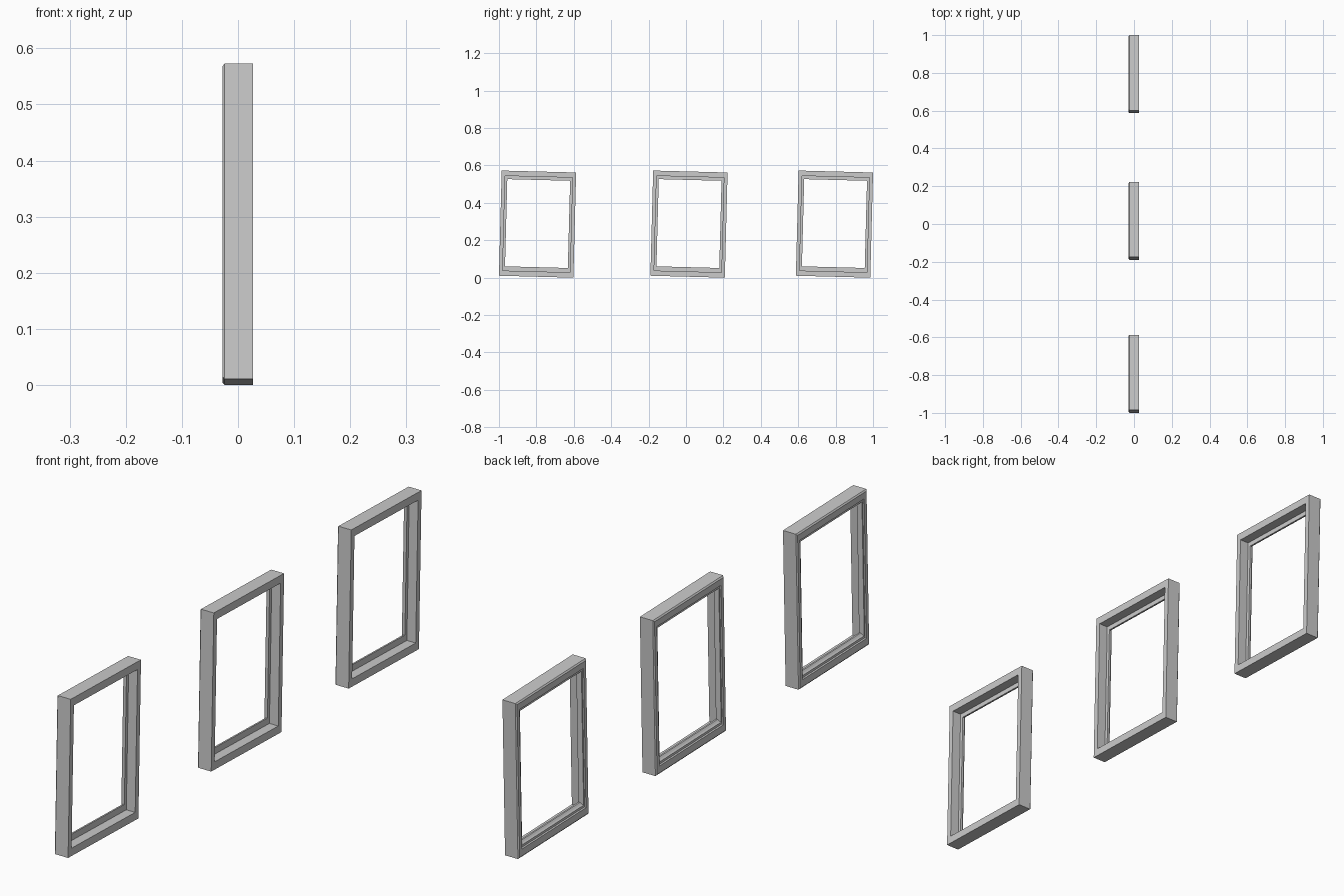
import bpy, bmesh, math

if "Cube" in bpy.data.objects:
    bpy.data.objects.remove(bpy.data.objects["Cube"])

W, H = 0.398, 0.5625          # outer frame size
TILT = math.radians(-1.5)     # the frames hang slightly crooked

# Closed moulding profile: depth x, side inset, top inset, bottom inset
PROFILE = [
    (0.027, 0.000, 0.000, 0.000),    # outer edge, open side
    (-0.024, 0.000, 0.000, 0.000),
    (-0.028, 0.004, 0.005, 0.005),   # chamfer
    (-0.028, 0.018, 0.028, 0.030),   # flat face
    (-0.024, 0.020, 0.030, 0.033),   # stepped inner moulding
    (-0.024, 0.025, 0.037, 0.041),
    (-0.019, 0.028, 0.040, 0.045),
    (-0.014, 0.031, 0.045, 0.051),   # sight edge
    (-0.008, 0.031, 0.045, 0.051),
    (-0.008, 0.019, 0.028, 0.028),   # rebate
    (0.027, 0.019, 0.028, 0.028),
]


def picture_frame(name, y):
    bm = bmesh.new()
    rings = []
    for x, s, t, b in PROFILE:
        l, r = -W / 2 + s, W / 2 - s
        lo, hi = -H / 2 + b, H / 2 - t
        rings.append([bm.verts.new((x, *p))
                      for p in ((l, lo), (r, lo), (r, hi), (l, hi))])
    # Bridge every ring to the next, closing the profile
    for i, a in enumerate(rings):
        c = rings[(i + 1) % len(rings)]
        for k in range(4):
            n = (k + 1) % 4
            bm.faces.new((a[k], a[n], c[n], c[k]))
    bmesh.ops.recalc_face_normals(bm, faces=bm.faces)
    mesh = bpy.data.meshes.new(name)
    bm.to_mesh(mesh)
    bm.free()
    obj = bpy.data.objects.new(name, mesh)
    bpy.context.collection.objects.link(obj)
    height = W * abs(math.sin(TILT)) + H * math.cos(TILT)
    obj.location = (0, y, height / 2)
    obj.rotation_euler.x = TILT


# Row of three frames
for label, y in (("left", -0.7937), ("middle", 0.016), ("right", 0.7937)):
    picture_frame(f"picture_frame_{label}", y)
